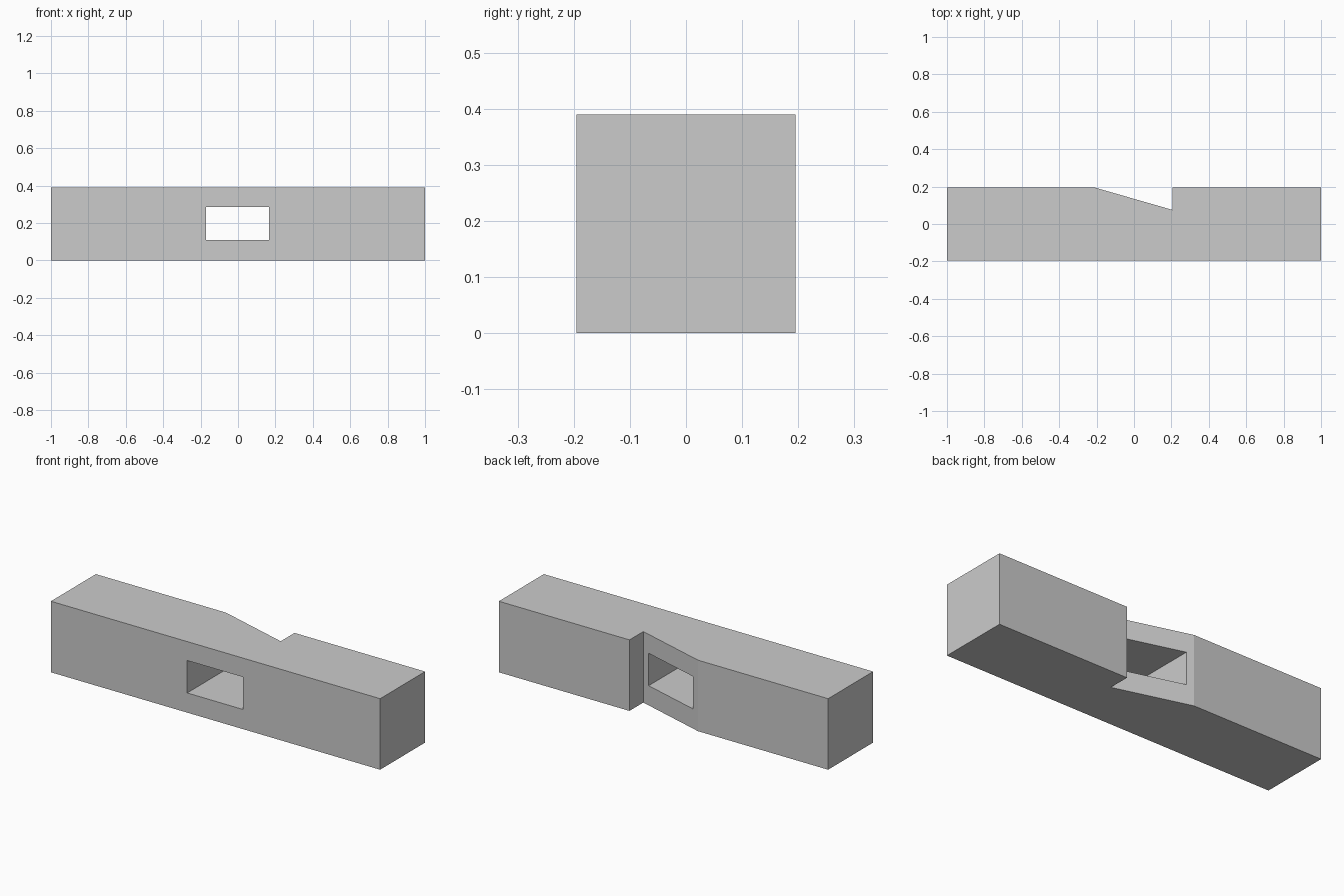
import bpy
import bmesh

default = bpy.data.objects.get("Cube")
if default:
    bpy.data.objects.remove(default, do_unlink=True)

HALF_LENGTH, HALF_DEPTH, HEIGHT = 1.0, 0.195, 0.39


def prism(name, outline, bottom, top):
    """Extrude a plan outline from bottom to top."""
    bm = bmesh.new()
    base = bm.faces.new([bm.verts.new((x, y, bottom)) for x, y in outline])
    lifted = bmesh.ops.extrude_face_region(bm, geom=[base])["geom"]
    verts = [v for v in lifted if isinstance(v, bmesh.types.BMVert)]
    bmesh.ops.translate(bm, verts=verts, vec=(0, 0, top - bottom))
    bmesh.ops.recalc_face_normals(bm, faces=bm.faces)
    mesh = bpy.data.meshes.new(name)
    bm.to_mesh(mesh)
    bm.free()
    obj = bpy.data.objects.new(name, mesh)
    bpy.context.collection.objects.link(obj)
    return obj


# Square bar with a sloped notch in the back
body = prism("block_body", [
    (-HALF_LENGTH, -HALF_DEPTH), (HALF_LENGTH, -HALF_DEPTH),
    (HALF_LENGTH, HALF_DEPTH), (0.207, HALF_DEPTH),
    (0.207, 0.075), (-0.21, HALF_DEPTH), (-HALF_LENGTH, HALF_DEPTH),
], 0, HEIGHT)

# Rectangular slot straight through from front to back
slot = prism("slot_cutter", [
    (-0.172, -0.3), (0.166, -0.3), (0.166, 0.3), (-0.172, 0.3),
], 0.108, 0.286)
slot.hide_render = True
slot.display_type = 'WIRE'

cut = body.modifiers.new("slot", 'BOOLEAN')
cut.operation = 'DIFFERENCE'
cut.solver = 'EXACT'
cut.object = slot
bpy.context.view_layer.objects.active = body
body.select_set(True)
bpy.ops.object.modifier_apply(modifier=cut.name)
bpy.data.objects.remove(slot, do_unlink=True)
